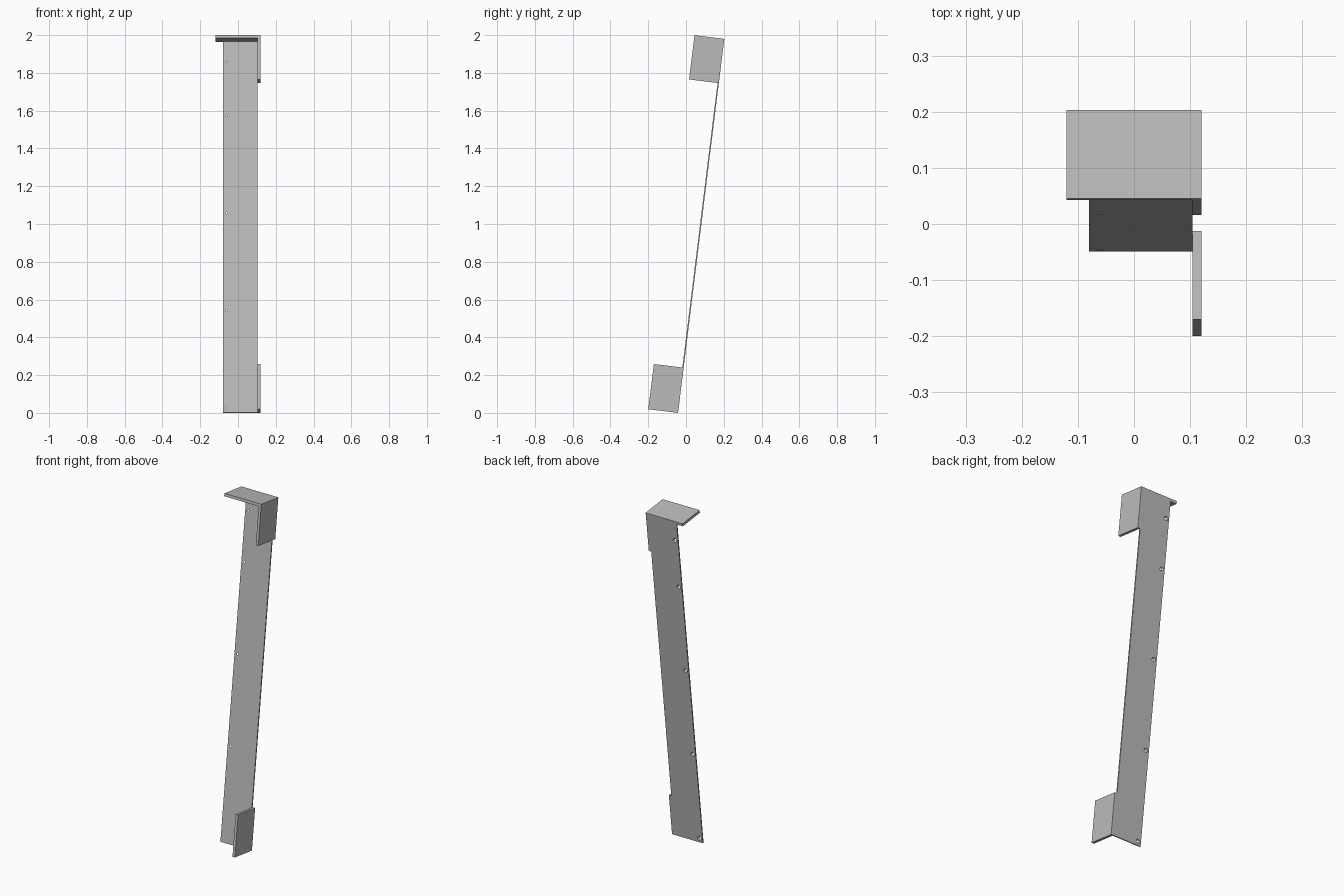
import bpy
import math
from mathutils import Matrix, Vector

if "Cube" in bpy.data.objects:
    bpy.data.objects.remove(bpy.data.objects["Cube"], do_unlink=True)

LENGTH, DEPTH, SHEET, PLATE = 1.995, 0.159, 0.007, 0.016
FLANGE = 0.236
LEFT, INNER = 0.12, 0.104

# The whole bracket leans back about its lower rear edge
lean = Matrix.Translation((0, -0.042, 0)) @ Matrix.Rotation(math.radians(-7.05), 4, "X")

steel = bpy.data.materials.new("light grey steel")
steel.use_nodes = True
colour = (0.5, 0.5, 0.5, 1)
steel.diffuse_color = colour
steel.node_tree.nodes["Principled BSDF"].inputs["Base Color"].default_value = colour


def box(name, low, high):
    low, high = Vector(low), Vector(high)
    bpy.ops.mesh.primitive_cube_add(size=1)
    obj = bpy.context.object
    obj.name = name
    size = Matrix.Diagonal((*(high - low), 1))
    obj.data.transform(lean @ Matrix.Translation((low + high) / 2) @ size)
    obj.data.materials.append(steel)
    return obj


# Long back strip
strip = box("back_strip", (-0.08, -SHEET, 0), (INNER, 0, LENGTH - PLATE))

# Side flanges at both ends and the top plate
box("lower_side_flange", (INNER, -DEPTH, 0), (LEFT, 0, FLANGE + 0.005))
box("upper_side_flange", (INNER, -DEPTH, LENGTH - FLANGE), (LEFT, 0, LENGTH - PLATE))
box("top_plate", (-LEFT, -DEPTH, LENGTH - PLATE), (LEFT, 0, LENGTH))

# Screw holes, countersunk from the back
for height in (0.025, 0.545, 1.065, 1.585, 1.875):
    bpy.ops.mesh.primitive_cone_add(vertices=24, radius1=0.004, radius2=0.013,
                                    depth=SHEET + 0.002)
    cutter = bpy.context.object
    cutter.name = "hole_cutter"
    turn = Matrix.Rotation(math.radians(-90), 4, "X")
    cutter.data.transform(lean @ Matrix.Translation((-0.06, -SHEET / 2, height)) @ turn)
    cutter.hide_render = True
    cutter.hide_set(True)
    cutter.data.materials.append(steel)
    cut = strip.modifiers.new("screw_hole", "BOOLEAN")
    cut.operation = "DIFFERENCE"
    cut.solver = "EXACT"
    cut.object = cutter
    bpy.context.view_layer.objects.active = strip
    bpy.ops.object.modifier_apply(modifier=cut.name)
    bpy.data.objects.remove(cutter, do_unlink=True)
